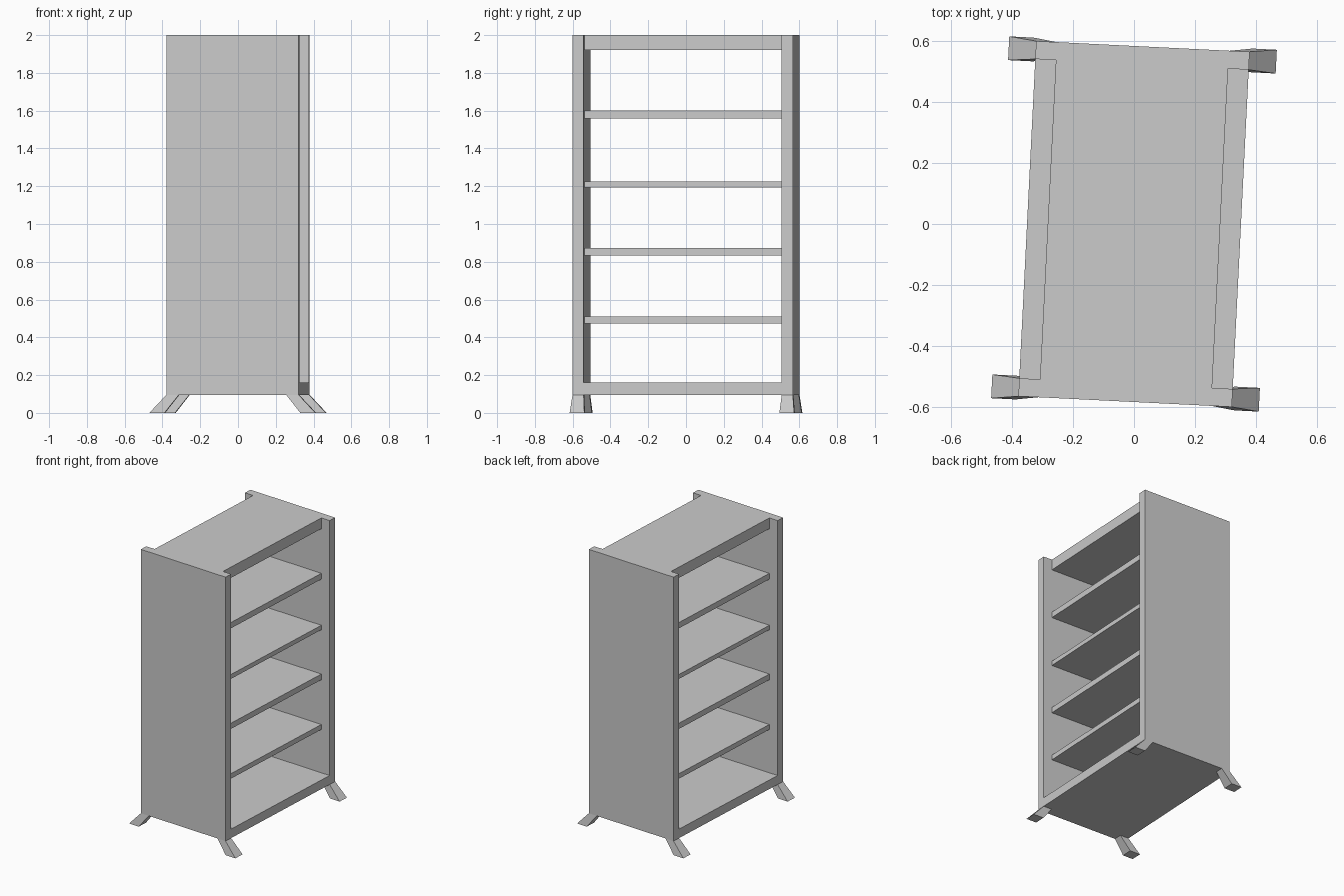
import bpy, bmesh
from mathutils import Matrix

if "Cube" in bpy.data.objects:
    bpy.data.objects.remove(bpy.data.objects["Cube"])

# the whole shelf stands slightly turned about z
TURN = Matrix.Rotation(-0.05, 4, 'Z')


def loft(name, bottom, top):
    """Box between two rectangles, each given as (x0, x1, y0, y1, z)."""
    bm = bmesh.new()
    rings = []
    for x0, x1, y0, y1, z in (bottom, top):
        pts = [(x0, y0, z), (x1, y0, z), (x1, y1, z), (x0, y1, z)]
        rings.append([bm.verts.new(p) for p in pts])
    lo, hi = rings
    bm.faces.new(lo[::-1])
    bm.faces.new(hi)
    for i in range(4):
        j = (i + 1) % 4
        bm.faces.new((lo[i], lo[j], hi[j], hi[i]))
    bmesh.ops.recalc_face_normals(bm, faces=bm.faces)
    bm.transform(TURN)
    mesh = bpy.data.meshes.new(name)
    bm.to_mesh(mesh)
    bm.free()
    ob = bpy.data.objects.new(name, mesh)
    bpy.context.collection.objects.link(ob)
    return ob


def box(name, x, y0, y1, z0, z1):
    return loft(name, (-x, x, y0, y1, z0), (-x, x, y0, y1, z1))


HALF_X, OUT_Y, IN_Y = 0.351, 0.584, 0.525

# tall end panels
box("front_panel", HALF_X, -OUT_Y, -IN_Y, 0.095, 2.0)
box("back_panel", HALF_X, IN_Y, OUT_Y, 0.095, 2.0)

# full-width base, inset top and shelves
box("bottom_board", HALF_X, -IN_Y, IN_Y, 0.095, 0.16)
box("top_board", 0.283, -IN_Y, IN_Y, 1.922, 2.0)
for i, (z0, z1) in enumerate([(0.473, 0.509), (0.832, 0.873),
                              (1.193, 1.225), (1.558, 1.60)]):
    box(f"shelf_{i + 1}", 0.283, -IN_Y, IN_Y, z0, z1)

# splayed feet
for sx, side in ((-1, "left"), (1, "right")):
    for sy, end in ((-1, "front"), (1, "back")):
        loft(f"{end}_{side}_leg",
             (sx * 0.36, sx * 0.44, sy * 0.517, sy * 0.595, 0.0),
             (sx * 0.285, sx * HALF_X, sy * IN_Y, sy * OUT_Y, 0.095))
